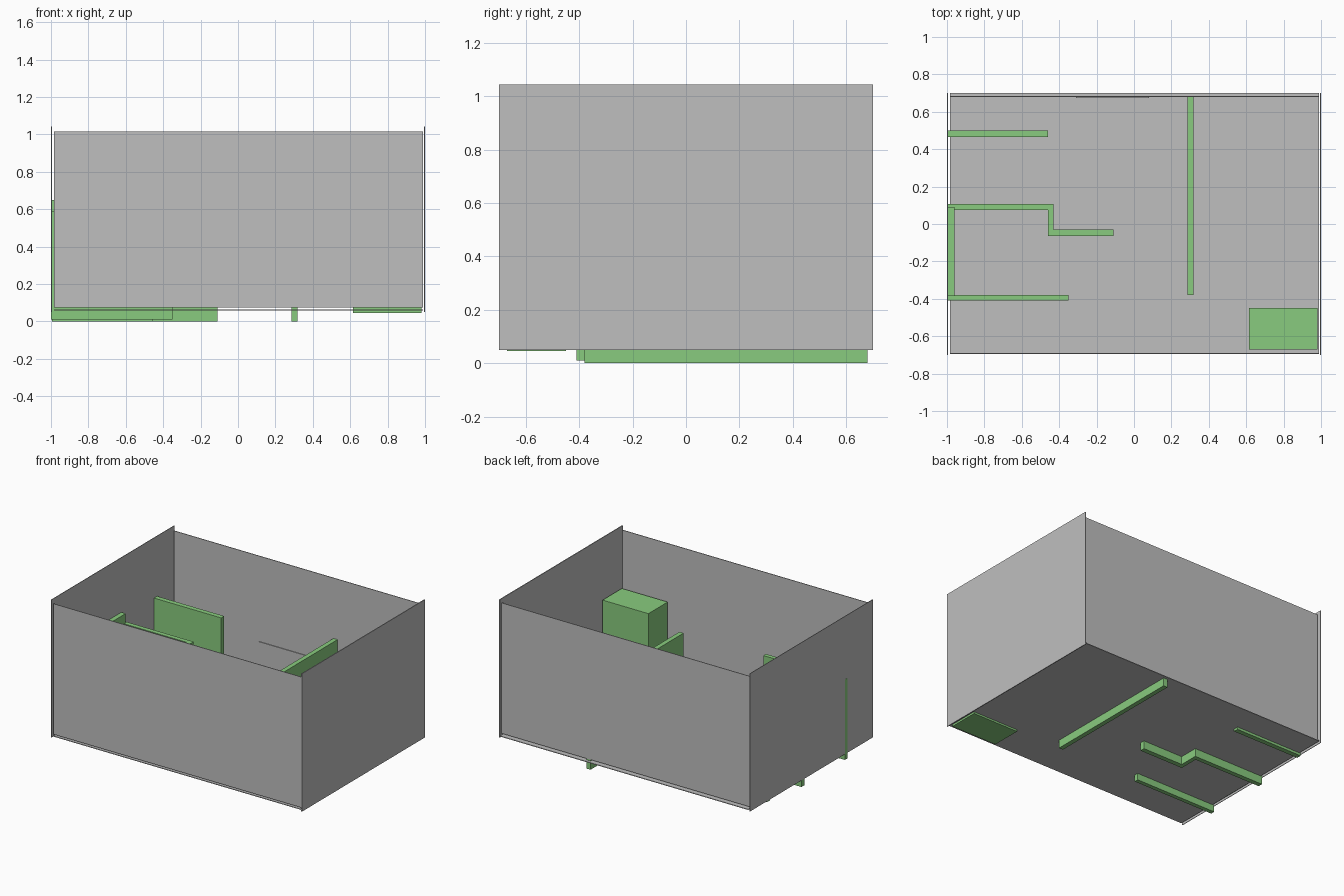
import bpy
import bmesh

old = bpy.data.objects.get("Cube")
if old:
    bpy.data.objects.remove(old, do_unlink=True)


def make_material(name, rgb):
    mat = bpy.data.materials.new(name)
    mat.use_nodes = True
    colour = (*rgb, 1.0)
    mat.diffuse_color = colour
    mat.node_tree.nodes["Principled BSDF"].inputs["Base Color"].default_value = colour
    return mat


grey = make_material("shell_grey", (0.52, 0.52, 0.52))
green = make_material("partition_green", (0.25, 0.6, 0.21))


def prism(name, outline, z, mat):
    """Extrude a counter-clockwise plan outline between two heights."""
    bm = bmesh.new()
    base = bm.faces.new([bm.verts.new((x, y, z[0])) for x, y in outline])
    top = bmesh.ops.extrude_face_region(bm, geom=[base])["geom"]
    verts = [v for v in top if isinstance(v, bmesh.types.BMVert)]
    bmesh.ops.translate(bm, verts=verts, vec=(0, 0, z[1] - z[0]))
    bmesh.ops.recalc_face_normals(bm, faces=bm.faces)
    mesh = bpy.data.meshes.new(name)
    bm.to_mesh(mesh)
    bm.free()
    mesh.materials.append(mat)
    obj = bpy.data.objects.new(name, mesh)
    bpy.context.collection.objects.link(obj)
    return obj


def box(name, x, y, z, mat):
    outline = [(x[0], y[0]), (x[1], y[0]), (x[1], y[1]), (x[0], y[1])]
    return prism(name, outline, z, mat)


# Outer shell: thin floor and four thin walls with small corner gaps
box("floor", (-0.985, 0.99), (-0.695, 0.7), (0.058, 0.063), grey)
box("front_wall", (-0.985, 0.99), (-0.695, -0.69), (0.075, 1.015), grey)
box("back_wall", (-0.985, 0.99), (0.679, 0.684), (0.075, 1.015), grey)
box("right_wall", (-0.999, -0.995), (-0.7, 0.7), (0.05, 1.043), grey)
box("left_wall", (0.994, 1.0), (-0.7, 0.7), (0.05, 1.043), grey)

# Thin panel on the inside of the back wall
box("back_panel", (-0.31, 0.08), (0.674, 0.679), (0.075, 0.4), grey)

# Straight partitions, running slightly below the floor
box("back_partition", (-0.995, -0.46), (0.465, 0.5), (0.04, 0.61), green)
box("front_partition", (-1.0, -0.35), (-0.41, -0.38), (0.01, 0.588), green)
box("long_partition", (0.285, 0.318), (-0.38, 0.679), (0.0, 0.58), green)
box("side_partition", (-0.994, -0.96), (-0.385, 0.092), (0.065, 0.65), green)

# Stepped partition
steps = [(-0.995, 0.075), (-0.46, 0.075), (-0.46, -0.065), (-0.11, -0.065),
         (-0.11, -0.03), (-0.43, -0.03), (-0.43, 0.108), (-0.995, 0.108)]
prism("stepped_partition", steps, (0.0, 0.583), green)

# Solid block in the front corner
box("corner_block", (0.615, 0.98), (-0.67, -0.45), (0.045, 0.605), green)
